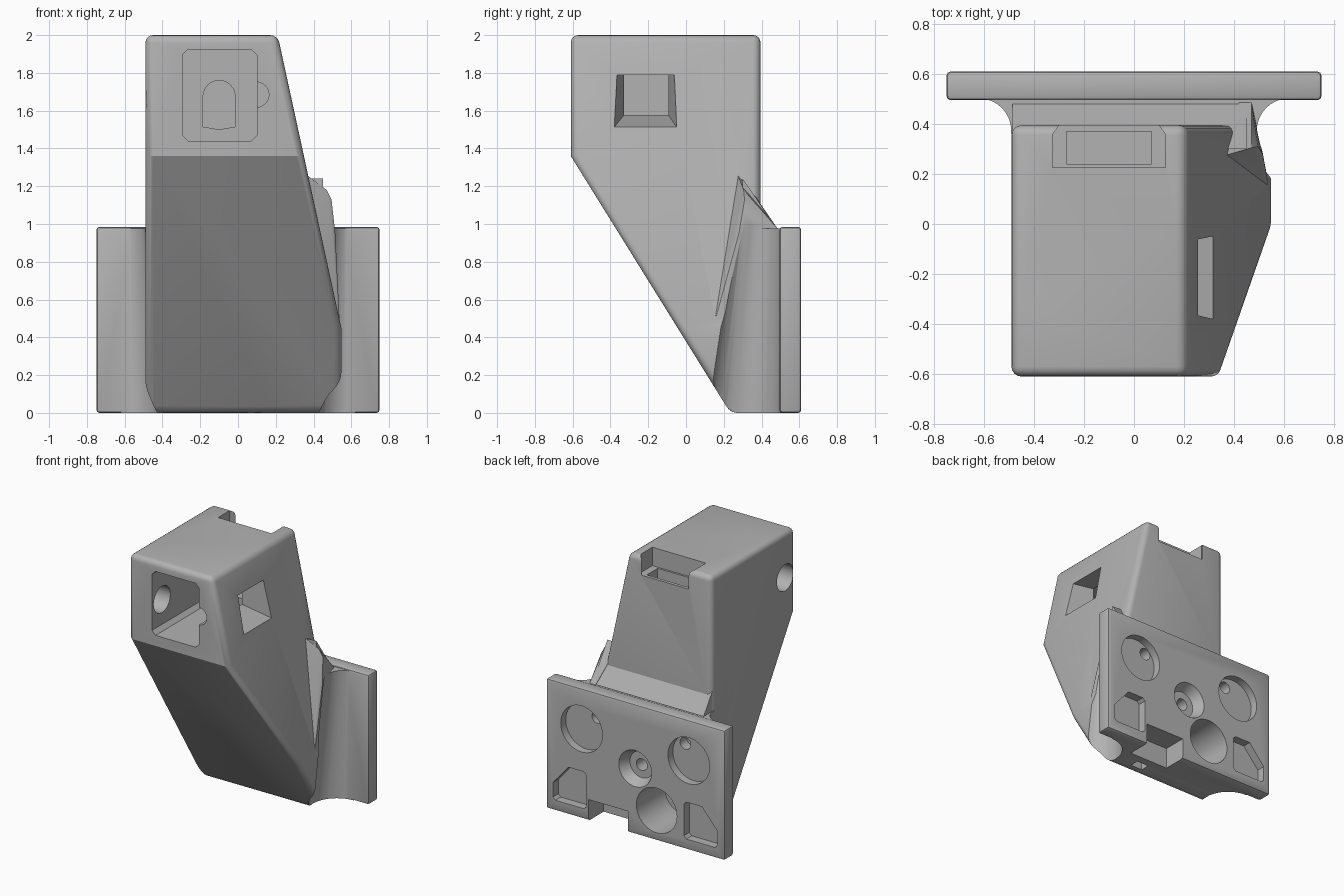
import bpy, bmesh, math
from mathutils import Vector

if "Cube" in bpy.data.objects:
    bpy.data.objects.remove(bpy.data.objects["Cube"])

grey = bpy.data.materials.new("plain grey")
grey.diffuse_color = (0.45, 0.45, 0.45, 1)
grey.use_nodes = True
grey.node_tree.nodes["Principled BSDF"].inputs["Base Color"].default_value = grey.diffuse_color


def hull(name, pts):
    """Solid from the convex hull of a few points."""
    bm = bmesh.new()
    for p in pts:
        bm.verts.new(p)
    res = bmesh.ops.convex_hull(bm, input=bm.verts)
    loose = [v for v in bm.verts if not v.link_faces]
    bmesh.ops.delete(bm, geom=loose, context='VERTS')
    bmesh.ops.dissolve_limit(bm, angle_limit=0.01, verts=bm.verts, edges=bm.edges)
    bmesh.ops.recalc_face_normals(bm, faces=bm.faces)
    me = bpy.data.meshes.new(name)
    bm.to_mesh(me)
    bm.free()
    ob = bpy.data.objects.new(name, me)
    bpy.context.collection.objects.link(ob)
    me.materials.append(grey)
    return ob


def prism(name, pts, axis, a, b):
    """Extrude a convex 2D profile along an axis (0=x, 1=y, 2=z)."""
    out = []
    for t in (a, b):
        for p, q in pts:
            out.append(((t, p, q), (p, t, q), (p, q, t))[axis])
    return hull(name, out)


def box(name, x0, x1, y0, y1, z0, z1):
    return prism(name, [(x0, y0), (x1, y0), (x1, y1), (x0, y1)], 2, z0, z1)


def circle(cx, cy, r, n=40):
    return [(cx + r * math.cos(2 * math.pi * i / n), cy + r * math.sin(2 * math.pi * i / n))
            for i in range(n)]


def apply_mods(ob):
    dg = bpy.context.evaluated_depsgraph_get()
    me = bpy.data.meshes.new_from_object(ob.evaluated_get(dg))
    ob.modifiers.clear()
    ob.data = me


def boolean(ob, other, op):
    m = ob.modifiers.new("bool", 'BOOLEAN')
    m.operation, m.object, m.solver = op, other, 'EXACT'
    bpy.context.view_layer.update()
    apply_mods(ob)
    bpy.data.objects.remove(other)


def bevel(ob, width, segs, angle):
    m = ob.modifiers.new("bevel", 'BEVEL')
    m.width, m.segments, m.limit_method = width, segs, 'ANGLE'
    m.angle_limit = math.radians(angle)
    bpy.context.view_layer.update()
    apply_mods(ob)


# Main body: side profile crossed with front profile
body = prism("angled_housing", [(-0.61, 2), (0.395, 2), (0.395, 0), (0.235, 0), (-0.61, 1.36)],
             0, -1, 1)
front = prism("front_profile", [(-0.49, 0), (-0.49, 2), (0.21, 2), (0.547, 0.45), (0.547, 0)],
              1, -1, 1)
boolean(body, front, 'INTERSECT')
bevel(body, 0.04, 4, 40)

# Neck joining body to mounting plate, with sloped top
boolean(body, box("neck", -0.62, 0.62, 0.36, 0.55, 0, 0.975), 'UNION')
boolean(body, prism("neck_slope", [(0.3, 0.9), (0.3, 1.24), (0.48, 0.978), (0.48, 0.9)],
                    0, -0.485, 0.45), 'UNION')

# Swelling on the right flank
bump = hull("flank_swelling", [
    (0.35, 0.27, 1.27), (0.35, 0.31, 1.23), (0.42, 0.29, 1.215), (0.47, 0.305, 1.18),
    (0.495, 0.31, 1.13), (0.503, 0.31, 1.06), (0.47, 0.485, 0.975), (0.42, 0.485, 0.975),
    (0.515, 0.28, 0.95), (0.542, 0.13, 0.4), (0.5, 0.1, 0.3), (0.4, 0.1, 0.35),
    (0.51, 0.32, 0), (0.4, 0.3, 0), (0.5, 0.42, 0), (0.4, 0.42, 0)])
boolean(body, bump, 'UNION')

# Hollow scoops on both sides, tapering upwards
for s in (-1, 1):
    pts = [(x, y, -0.01) for x, y in circle(s * 0.62, 0.30, 0.2)]
    pts += [(x, y, 1.0) for x, y in circle(s * 0.62, 0.375, 0.127)]
    boolean(body, hull("scoop", pts), 'DIFFERENCE')

# Mounting plate
plate = box("mounting_plate", -0.75, 0.75, 0.495, 0.61, 0, 0.985)
bevel(plate, 0.017, 2, 30)
boolean(body, plate, 'UNION')


def cut(ob):
    ob.hide_render = True
    boolean(body, ob, 'DIFFERENCE')


# Front window, side notch, arched recess behind
x0, x1, z0, z1, c = -0.295, 0.1, 1.44, 1.925, 0.03
cut(prism("window", [(x0 + c, z0), (x1 - c, z0), (x1, z0 + c), (x1, z1 - c), (x1 - c, z1),
                     (x0 + c, z1), (x0, z1 - c), (x0, z0 + c)], 1, -0.7, 0.1))
cut(prism("window_notch", circle(0.097, 1.685, 0.067, 24), 1, -0.7, -0.45))
arch = [(-0.1 + 0.085 * math.cos(math.pi * i / 12), 1.675 + 0.085 * math.sin(math.pi * i / 12))
        for i in range(13)]
cut(prism("arch", arch + [(-0.185, 1.515), (-0.1, 1.5), (-0.015, 1.515)], 1, 0.05, 0.2))

# Flared right side window and round left hole
cut(hull("side_window", [(x, y, z) for x, ys, zs in
                         ((0.02, (-0.31, -0.11), (1.60, 1.79)), (0.36, (-0.39, -0.04), (1.50, 1.79)))
                         for y in ys for z in zs]))
cut(prism("left_hole", circle(-0.49, 1.66, 0.1, 32), 0, -0.6, -0.2))

# Slot at the top of the back
cut(prism("back_slot", [(-0.325, 0.225), (0.125, 0.225), (0.125, 0.36), (0.08, 0.42),
                        (-0.28, 0.42), (-0.325, 0.36)], 2, 1.86, 2.1))
cut(box("slot_pocket", -0.27, 0.07, 0.24, 0.37, 1.74, 1.95))

# Round recesses in the back of the plate
for x, z, r, depth in ((0.45, 0.68, 0.175, 0.06), (-0.45, 0.68, 0.175, 0.06),
                       (0.36, 0.77, 0.045, 0.14), (-0.38, 0.77, 0.045, 0.14),
                       (0, 0.5, 0.045, 0.3), (-0.18, 0.23, 0.17, 0.34)):
    cut(prism("round_recess", circle(x, z, r), 1, 0.61 - depth, 0.7))
cut(hull("countersink", [(x, 0.615, z) for x, z in circle(0, 0.5, 0.14)]
         + [(x, 0.53, z) for x, z in circle(0, 0.5, 0.1)]))

# Clipped corner pockets, bottom notch and small bottom opening
for s in (-1, 1):
    cut(prism("corner_pocket", [(s * x, z) for x, z in
                                ((0.41, 0.1), (0.43, 0.08), (0.67, 0.08), (0.69, 0.1), (0.69, 0.21),
                                 (0.56, 0.36), (0.43, 0.36), (0.41, 0.34))], 1, 0.545, 0.7))
cut(box("bottom_notch", 0.06, 0.39, 0.43, 0.7, -0.1, 0.16))
cut(box("bottom_opening", 0.18, 0.28, 0.3, 0.37, -0.1, 0.12))

# Smooth the rounded areas, keep edges sharp
bpy.context.view_layer.objects.active = body
body.select_set(True)
bpy.ops.object.shade_smooth_by_angle(angle=math.radians(28))
